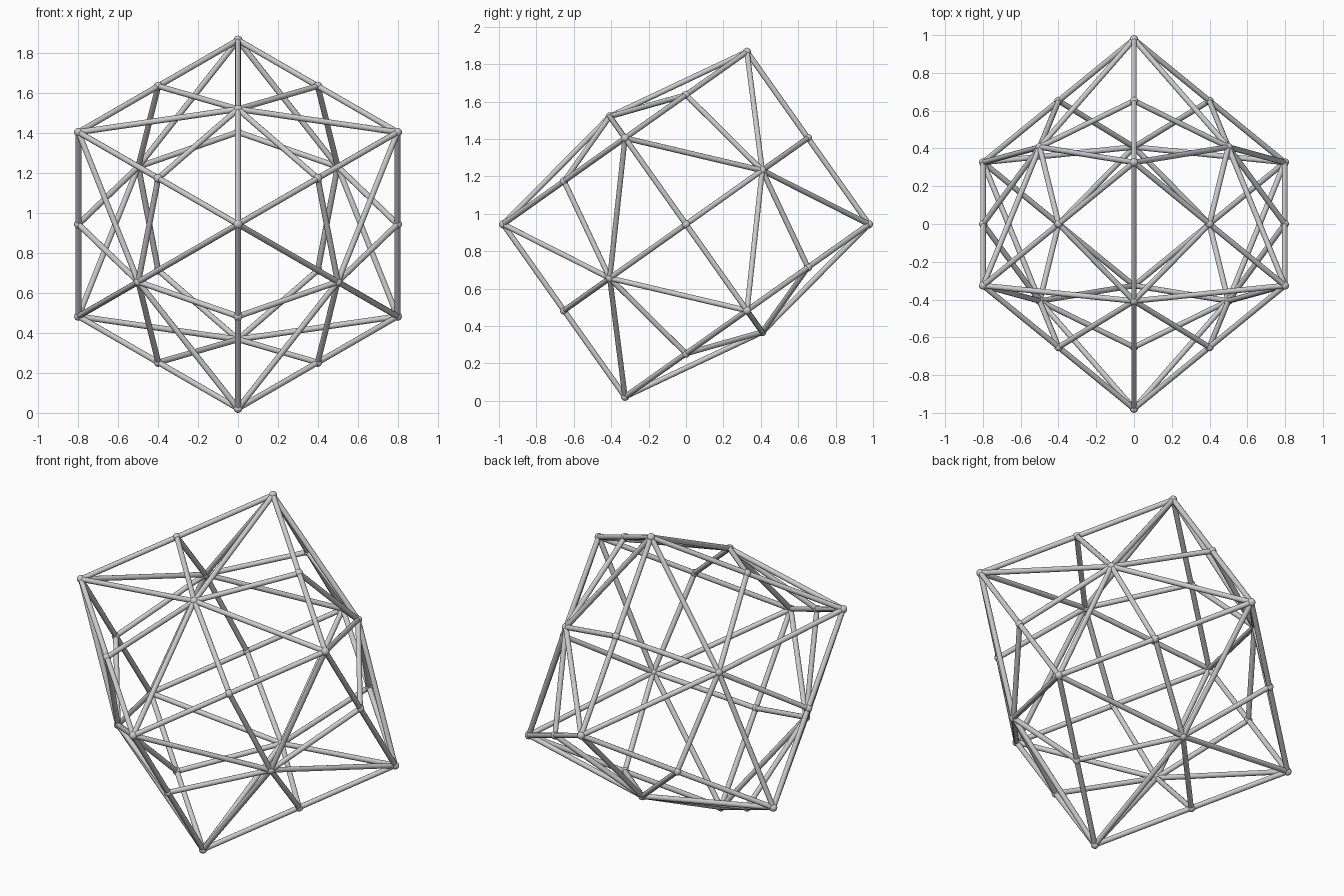
import bpy
import bmesh
import math
from itertools import product
from mathutils import Matrix, Vector

CORNER_RADIUS = 0.978
NODE_RADIUS = 0.022
STRUT_RADIUS = 0.0145
FACE_LIFT = 1.25

default = bpy.data.objects.get("Cube")
if default:
    bpy.data.objects.remove(default, do_unlink=True)

# Cube axes, turned so one long diagonal lies along y
half = CORNER_RADIUS / math.sqrt(3)
s2, s3, s6 = math.sqrt(2), math.sqrt(3), math.sqrt(6)
axes = [Vector((0, -1 / s3, 2 / s6)),
        Vector((1 / s2, -1 / s3, -1 / s6)),
        Vector((-1 / s2, -1 / s3, -1 / s6))]
centre = Vector((0, 0, CORNER_RADIUS * math.sqrt(8) / 3 + NODE_RADIUS))


def rank(key):
    """1 for a face peak, 2 for an edge midpoint, 3 for a corner."""
    return sum(abs(c) for c in key)


def place(key):
    offset = sum((a * c for a, c in zip(axes, key)), Vector())
    return centre + offset * half * (FACE_LIFT if rank(key) == 1 else 1)


def finish(bm, name):
    mesh = bpy.data.meshes.new(name)
    bm.to_mesh(mesh)
    bm.free()
    obj = bpy.data.objects.new(name, mesh)
    bpy.context.collection.objects.link(obj)
    bpy.ops.object.select_all(action="DESELECT")
    obj.select_set(True)
    bpy.context.view_layer.objects.active = obj
    bpy.ops.object.shade_smooth_by_angle(angle=math.radians(50))
    return obj


keys = [k for k in product((-1, 0, 1), repeat=3) if any(k)]
points = {k: place(k) for k in keys}

# Ball joints
bm = bmesh.new()
for p in points.values():
    bmesh.ops.create_uvsphere(bm, u_segments=16, v_segments=10,
                              radius=NODE_RADIUS, matrix=Matrix.Translation(p))
finish(bm, "ball_joints")

# Struts joining face peaks, edge midpoints and corners
bm = bmesh.new()
for a, b in product(keys, keys):
    if rank(a) < rank(b) and all(i in (0, j) for i, j in zip(a, b)):
        span = points[b] - points[a]
        turn = span.to_track_quat("Z", "Y").to_matrix().to_4x4()
        middle = Matrix.Translation((points[a] + points[b]) / 2)
        bmesh.ops.create_cone(bm, cap_ends=True, segments=12,
                              radius1=STRUT_RADIUS, radius2=STRUT_RADIUS,
                              depth=span.length, matrix=middle @ turn)
finish(bm, "struts")
